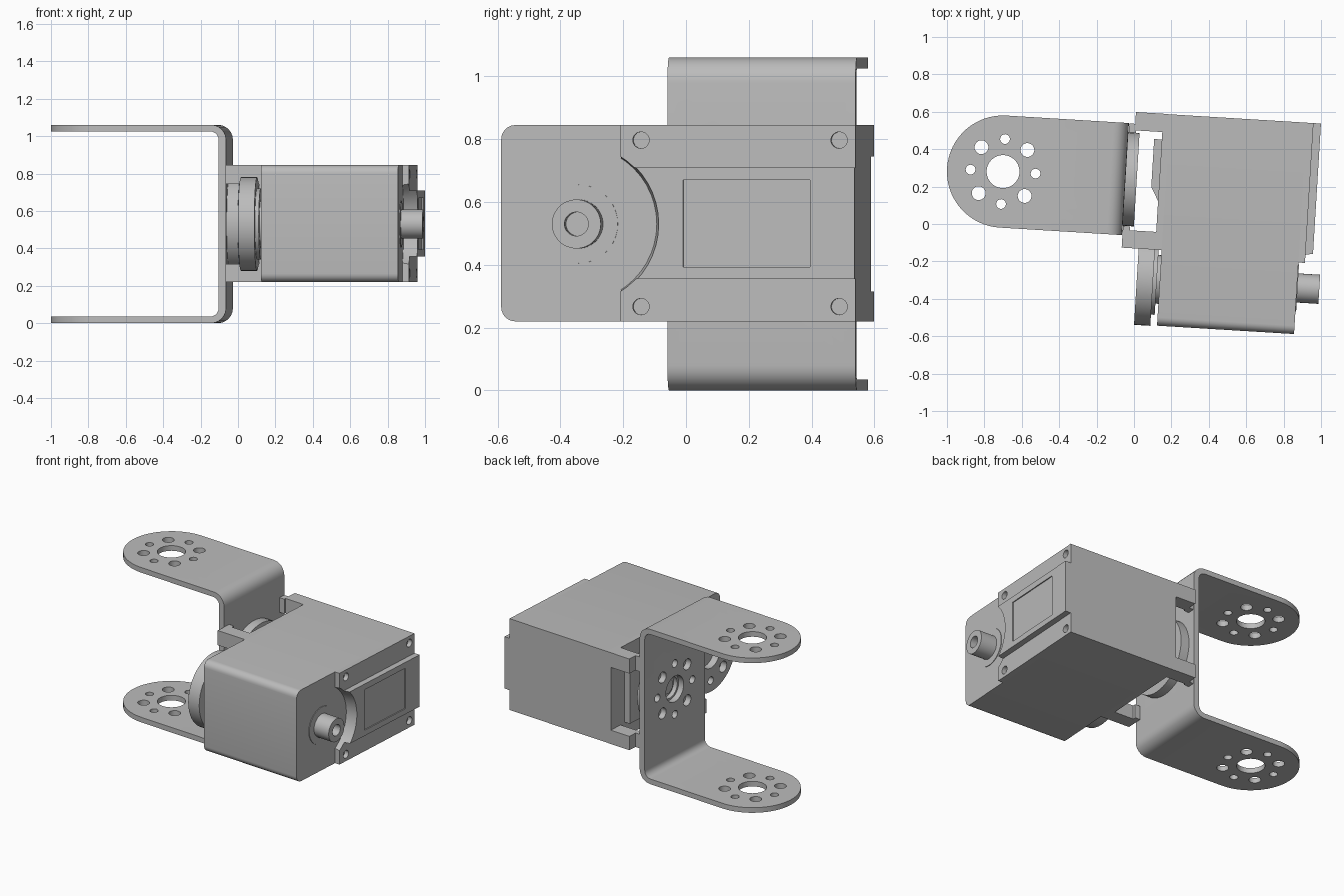
import bpy, bmesh
from math import pi, radians, cos, sin
from mathutils import Matrix

cube = bpy.data.objects.get("Cube")
if cube:
    bpy.data.objects.remove(cube, do_unlink=True)

grey = bpy.data.materials.new("plain grey")
grey.use_nodes = True
colour = (0.50, 0.50, 0.50, 1)
grey.diffuse_color = colour
grey.node_tree.nodes["Principled BSDF"].inputs["Base Color"].default_value = colour

MID = 0.53           # height of the symmetry plane
SHAFT_Y = -0.288     # output shaft axis
HUB_Y = 0.237        # bracket axis
TILT = Matrix.Rotation(radians(-3.5), 4, "Z")
parts = []


def finish(name, bm, helper=False):
    bmesh.ops.recalc_face_normals(bm, faces=bm.faces)
    mesh = bpy.data.meshes.new(name)
    bm.to_mesh(mesh)
    bm.free()
    mesh.materials.append(grey)
    ob = bpy.data.objects.new(name, mesh)
    bpy.context.collection.objects.link(ob)
    if helper:
        ob.hide_render = True
    else:
        parts.append(ob)
    return ob


def box(name, x, y, z, round_edges=None, radius=0.04, helper=False):
    bm = bmesh.new()
    bmesh.ops.create_cube(bm, size=1)
    for v in bm.verts:
        for i, (lo, hi) in enumerate((x, y, z)):
            v.co[i] = lo if v.co[i] < 0 else hi
    if round_edges:
        edges = [e for e in bm.edges if round_edges(e.verts[0].co, e.verts[1].co)]
        bmesh.ops.bevel(bm, geom=edges, offset=radius, segments=6, profile=0.5, affect="EDGES")
    return finish(name, bm, helper)


def add_rod(bm, centre, r, length, axis, r2=None, sides=48):
    turn = Matrix.Rotation(pi / 2, 4, "Y") if axis == "X" else Matrix()
    bmesh.ops.create_cone(bm, cap_ends=True, segments=sides, radius1=r,
                          radius2=r if r2 is None else r2, depth=length,
                          matrix=Matrix.Translation(centre) @ turn)


def rod(name, x0, x1, y, z, r, r2=None, helper=False):
    bm = bmesh.new()
    add_rod(bm, ((x0 + x1) / 2, y, z), r, x1 - x0, "X", r2)
    return finish(name, bm, helper)


def cut(ob, cutter, operation="DIFFERENCE"):
    mod = ob.modifiers.new("cut", "BOOLEAN")
    mod.object, mod.operation, mod.solver = cutter, operation, "EXACT"
    bpy.context.view_layer.update()
    shape = bpy.data.meshes.new_from_object(
        ob.evaluated_get(bpy.context.evaluated_depsgraph_get()))
    ob.modifiers.clear()
    ob.data = shape
    bpy.data.objects.remove(cutter, do_unlink=True)


def hole_pattern(centre, length, axis):
    """Centre hole with eight alternating screw holes around it."""
    bm = bmesh.new()
    add_rod(bm, centre, 0.088, length, axis)
    for k in range(8):
        a, b = 0.174 * cos(k * pi / 4), 0.174 * sin(k * pi / 4)
        x, y, z = centre
        spot = (x, y + a, z + b) if axis == "X" else (x + a, y + b, z)
        add_rod(bm, spot, 0.037 if k % 2 else 0.026, length, axis, sides=24)
    return finish("hole_cutter", bm, True)


# U bracket: rounded block, hollowed, with semicircular arm ends
def outer_edge(a, b):
    return a.x > -0.2 and b.x > -0.2 and abs(a.z - b.z) < 0.01 and abs(a.y - b.y) > 0.1


def stadium():
    """Plan outline of the arms."""
    bm = bmesh.new()
    pts = [(-0.716 + 0.3 * cos(pi / 2 + pi * k / 32), HUB_Y + 0.3 * sin(pi / 2 + pi * k / 32))
           for k in range(33)]
    pts += [(0.2, HUB_Y - 0.3), (0.2, HUB_Y + 0.3)]
    face = bm.faces.new([bm.verts.new((x, y, -0.2)) for x, y in pts])
    top = bmesh.ops.extrude_face_region(bm, geom=[face])["geom"]
    bmesh.ops.translate(bm, vec=(0, 0, 1.5), verts=[v for v in top if isinstance(v, bmesh.types.BMVert)])
    return finish("arm_outline", bm, True)


bracket = box("bracket", (-1.1, -0.06), (-0.2, 0.7), (0, 1.06), outer_edge, 0.08)
cut(bracket, box("bracket_inside", (-1.2, -0.1), (-0.3, 0.8), (0.035, 1.025), outer_edge, 0.045, True))
cut(bracket, stadium(), "INTERSECT")
cut(bracket, hole_pattern((-0.716, HUB_Y, MID), 2, "Z"))
cut(bracket, hole_pattern((-0.08, HUB_Y, MID), 0.2, "X"))

# Round horn behind the bracket web
hub = rod("bracket_horn", -0.06, 0, HUB_Y, MID, 0.25)
cut(hub, rod("hub_bore", -0.1, -0.03, HUB_Y, MID, 0.075, helper=True))
rod("hub_screw", -0.045, -0.01, HUB_Y, MID, 0.05)

# Main housing
box("housing", (0.156, 0.89), (-0.535, 0.597), (0.22, 0.845),
    lambda a, b: abs(a.x - b.x) > 0.1 and a.y < 0, 0.045)
box("housing_back_plate", (0.121, 0.16), (-0.13, 0.597), (0.22, 0.845))

# Sloped bulge on the back plate
bulge = box("back_bulge", (0.08, 0.13), (0.114, 0.46), (0.32, 0.74))
for v in bulge.data.vertices:
    if v.co.x < 0.1 and v.co.y < 0.2:
        v.co.y += 0.09

# Corner posts and the small tabs on their ends
for level, (z0, z1) in {"lower": (0.22, 0.315), "upper": (0.745, 0.845)}.items():
    for side, ys, tab in (("front", (-0.13, -0.035), (-0.13, -0.015)),
                          ("back", (0.5, 0.598), (0.487, 0.535))):
        box(f"{level}_{side}_post", (-0.026, 0.125), ys, (z0, z1))
        box(f"{level}_{side}_tab", (-0.058, -0.02), tab, (z0, z1))

# Output horn on the housing
horn = rod("output_horn", 0.033, 0.12, SHAFT_Y, MID, 0.25)
cut(horn, hole_pattern((0.03, SHAFT_Y, MID), 0.1, "X"))
rod("horn_collar", 0.115, 0.14, SHAFT_Y, MID, 0.19)
rod("horn_bearing", 0.135, 0.16, SHAFT_Y, MID, 0.13)

# Cover: flange, raised panel, round relief and screw holes
cover = box("cover_flange", (0.888, 0.925), (-0.152, 0.597), (0.22, 0.845))
panel = box("cover_panel", (0.92, 0.965), (-0.152, 0.597), (0.355, 0.71))
for ob in (cover, panel):
    cut(ob, rod("relief", 0.86, 1.0, SHAFT_Y, MID, 0.245, 0.265, helper=True))
for y in (-0.087, 0.545):
    for z in (0.267, 0.797):
        cut(cover, rod("screw_hole", 0.895, 0.95, y, z, 0.026, helper=True))
cut(panel, box("label_recess", (0.958, 1.0), (0.05, 0.455), (0.393, 0.67), helper=True))

# Rear shaft with its washer
rod("shaft_washer", 0.885, 0.894, SHAFT_Y, MID, 0.125)
shaft = rod("rear_shaft", 0.885, 1.01, SHAFT_Y, MID, 0.078)
cut(shaft, rod("shaft_bore", 0.93, 1.1, SHAFT_Y, MID, 0.038, helper=True))

# Turn the assembly and smooth the curved faces
for ob in parts:
    ob.data.transform(TILT)
    bpy.ops.object.select_all(action="DESELECT")
    ob.select_set(True)
    bpy.context.view_layer.objects.active = ob
    bpy.ops.object.shade_smooth_by_angle(angle=radians(30))
